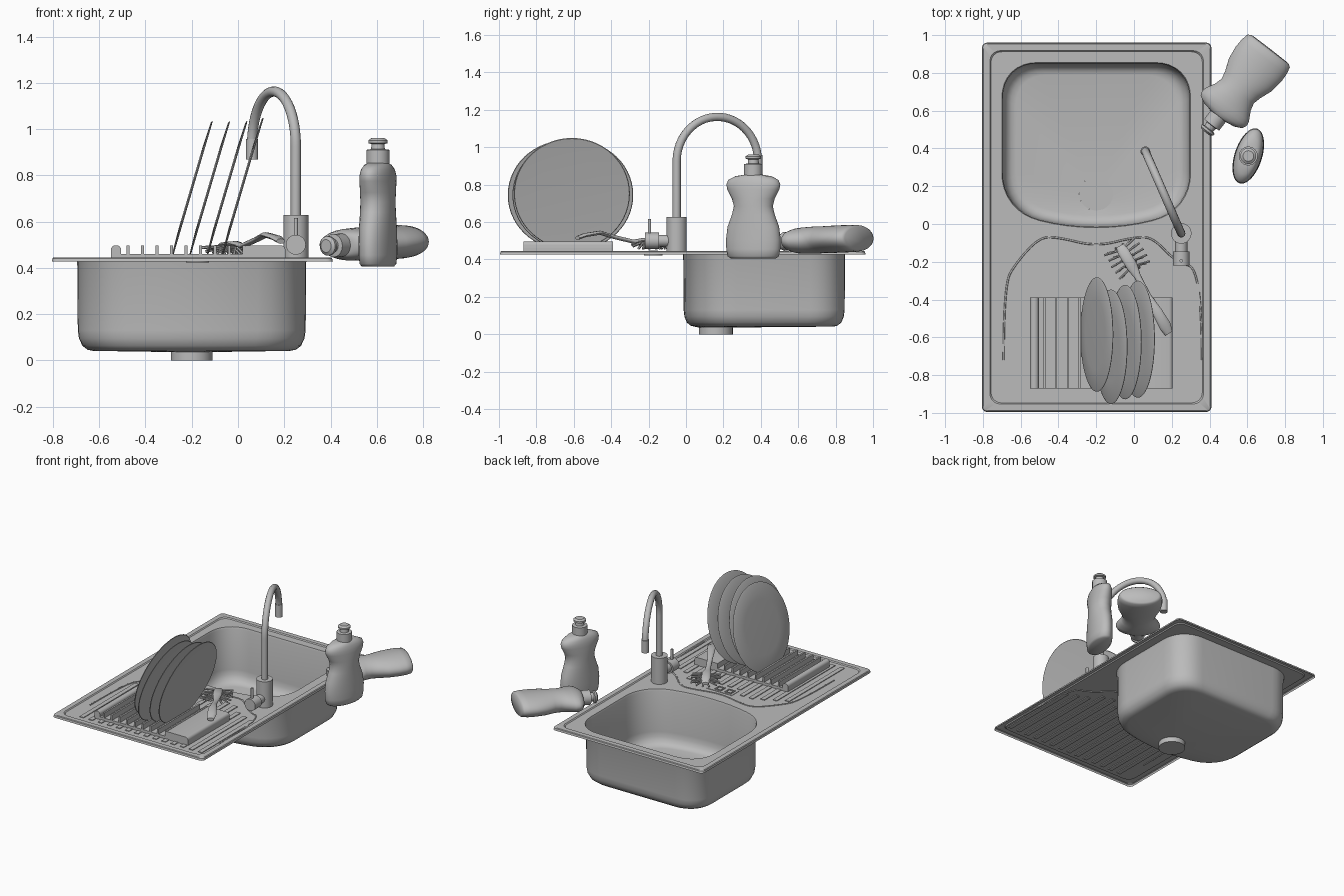
import bpy, bmesh, math, random
from math import sin, cos, pi, radians
from mathutils import Vector, Matrix

random.seed(4)
old = bpy.data.objects.get("Cube")
if old:
    bpy.data.objects.remove(old, do_unlink=True)

GREY = (0.5, 0.5, 0.5, 1)
mat = bpy.data.materials.new("plain_grey")
mat.use_nodes = True
mat.diffuse_color = GREY
mat.node_tree.nodes["Principled BSDF"].inputs["Base Color"].default_value = GREY


def finish(name, bm, matrix=None, angle=35):
    """Turn a bmesh into a smooth-by-angle object."""
    bmesh.ops.recalc_face_normals(bm, faces=bm.faces[:])
    if matrix:
        bm.transform(matrix)
    me = bpy.data.meshes.new(name)
    bm.to_mesh(me)
    bm.free()
    me.materials.append(mat)
    me.polygons.foreach_set("use_smooth", [True] * len(me.polygons))
    me.set_sharp_from_angle(angle=radians(angle))
    ob = bpy.data.objects.new(name, me)
    bpy.context.collection.objects.link(ob)
    return ob


def bridge(bm, a, b):
    n = len(a)
    for i in range(n):
        bm.faces.new((a[i], a[(i + 1) % n], b[(i + 1) % n], b[i]))


def loft(bm, rings, caps=True):
    vs = [[bm.verts.new(p) for p in r] for r in rings]
    for a, b in zip(vs, vs[1:]):
        bridge(bm, a, b)
    if caps:
        bm.faces.new(vs[0])
        bm.faces.new(vs[-1])
    return vs


def ellipse(rx, ry, z, n=32):
    return [(rx * cos(2 * pi * i / n), ry * sin(2 * pi * i / n), z) for i in range(n)]


def rounded(corners, steps=8):
    """Polygon outline with curved corners; corners are (x, y, cut)."""
    pts = []
    for i, (x, y, cut) in enumerate(corners):
        c = Vector((x, y))
        p = Vector(corners[i - 1][:2])
        q = Vector(corners[(i + 1) % len(corners)][:2])
        a, b = c + (p - c).normalized() * cut, c + (q - c).normalized() * cut
        for k in range(steps + 1):
            t = k / steps
            w = 2 * t * (1 - t) * 0.85
            s = (1 - t) ** 2 + w + t * t
            pts.append((a * (1 - t) ** 2 + c * w + b * t * t) / s)
    return pts


def box(bm, x0, x1, y0, y1, z0, z1):
    m = Matrix.Translation(((x0 + x1) / 2, (y0 + y1) / 2, (z0 + z1) / 2))
    bmesh.ops.create_cube(bm, size=1, matrix=m @ Matrix.Diagonal((x1 - x0, y1 - y0, z1 - z0, 1)))


def rod(bm, a, b, r, n=24, r2=None):
    a, b = Vector(a), Vector(b)
    d = b - a
    m = Matrix.Translation((a + b) / 2) @ d.to_track_quat('Z', 'Y').to_matrix().to_4x4()
    bmesh.ops.create_cone(bm, cap_ends=True, segments=n, radius1=r,
                          radius2=r if r2 is None else r2, depth=d.length, matrix=m)


def tube(name, pts, r, res=4, kind='POLY'):
    cu = bpy.data.curves.new(name, 'CURVE')
    cu.dimensions = '3D'
    cu.bevel_depth, cu.bevel_resolution, cu.use_fill_caps = r, res, True
    sp = cu.splines.new(kind)
    sp.points.add(len(pts) - 1)
    for p, co in zip(sp.points, pts):
        p.co = (*co, 1)
    if kind == 'NURBS':
        sp.order_u, sp.use_endpoint_u = 3, True
    cu.materials.append(mat)
    ob = bpy.data.objects.new(name, cu)
    bpy.context.collection.objects.link(ob)


# Worktop sheet with raised rim and basin opening
BASIN = rounded([(-0.70, 0.855, 0.19), (-0.70, 0.07, 0.2), (-0.2, -0.06, 0.3),
                 (0.30, 0.07, 0.2), (0.30, 0.855, 0.19)])


def rim(inset, z, cut):
    x0, x1, y0, y1 = -0.805 + inset, 0.41 - inset, -0.995 + inset, 0.96 - inset
    return [(p.x, p.y, z) for p in rounded([(x0, y0, cut), (x1, y0, cut), (x1, y1, cut), (x0, y1, cut)])]


bm = bmesh.new()
rings = loft(bm, [rim(0, 0.427, 0.03), rim(0.003, 0.441, 0.03), rim(0.008, 0.445, 0.03),
                  rim(0.042, 0.445, 0.06), rim(0.048, 0.438, 0.06)], caps=False)
hole = [bm.verts.new((p.x, p.y, 0.438)) for p in BASIN]
edges = []
for loop in (rings[-1], hole):
    for i, v in enumerate(loop):
        e = bm.edges.get((v, loop[i - 1])) or bm.edges.new((v, loop[i - 1]))
        edges.append(e)
bmesh.ops.triangle_fill(bm, use_beauty=True, use_dissolve=False, edges=edges)
sheet = finish("worktop_sheet", bm, angle=30)

# Basin bowl, sloping to the drain
DRAIN = Vector((-0.2, 0.16))
mid = Vector((-0.2, 0.41))
bm = bmesh.new()
levels = [(1, 0.438), (0.99, 0.425), (0.985, 0.13), (0.975, 0.095), (0.945, 0.063), (0.90, 0.046), (0.85, 0.041)]
shape = [[(*(mid + (p - mid) * s), z) for p in BASIN] for s, z in levels]
shape.append([(*(DRAIN + (p - DRAIN).normalized() * 0.09), 0.036) for p in BASIN])
loft(bm, shape, caps=False)
finish("basin", bm, angle=50)

bm = bmesh.new()
rod(bm, (*DRAIN, 0), (*DRAIN, 0.036), 0.09, 40)
finish("drain_outlet", bm)

# Drainer ribs and the edge of the drainer recess
bm = bmesh.new()
for i in range(14):
    x = -0.625 + i * 0.0735
    top = -0.17 - 0.5 * max(0, abs(x + 0.17) - 0.25) ** 1.0
    if -0.33 < x < 0.0:
        top = -0.24
    if x > 0.17:
        top = -0.25 - (x - 0.17) * 0.4
    box(bm, x - 0.016, x + 0.016, -0.91, top, 0.432, 0.443)
finish("drainer_ribs", bm)
tube("recess_edge", [(-0.69, -0.72, 0.438), (-0.69, -0.32, 0.438), (-0.62, -0.2, 0.438), (-0.5, -0.07, 0.438),
                     (-0.4, -0.07, 0.438), (-0.2, -0.12, 0.438), (0.0, -0.07, 0.438), (0.1, -0.07, 0.438),
                     (0.22, -0.2, 0.438), (0.36, -0.24, 0.438), (0.36, -0.72, 0.438)], 0.005, 2, 'NURBS')

# Overflow plate with two square frames, and its pipe below
bm = bmesh.new()
box(bm, -0.275, -0.07, -0.215, -0.135, 0.436, 0.441)
for cx in (-0.232, -0.152):
    for s in (-1, 1):
        box(bm, cx + s * 0.022 - 0.004, cx + s * 0.022 + 0.004, -0.2, -0.15, 0.44, 0.447)
        box(bm, cx - 0.026, cx + 0.026, -0.175 + s * 0.022 - 0.004, -0.175 + s * 0.022 + 0.004, 0.44, 0.447)
rod(bm, (-0.175, -0.175, 0.422), (-0.175, -0.175, 0.438), 0.05)
finish("overflow", bm)

# Tap: body, side knob, lever, swan neck and nozzle
bm = bmesh.new()
rod(bm, (0.25, -0.05, 0.438), (0.25, -0.05, 0.628), 0.054, 40)
rod(bm, (0.25, -0.09, 0.50), (0.25, -0.15, 0.50), 0.032)
rod(bm, (0.25, -0.145, 0.50), (0.25, -0.22, 0.50), 0.043, 32)
rod(bm, (0.25, -0.195, 0.53), (0.25, -0.195, 0.615), 0.009, 12)
finish("tap_body", bm)
base, reach = Vector((0.25, -0.05, 0)), Vector((-0.19, 0.435, 0))
R = reach.length / 2
neck = [base + Vector((0, 0, 0.62))]
for k in range(25):
    a = pi * k / 24 * 0.97
    neck.append(base + reach * (1 - cos(a)) / 2 + Vector((0, 0, 0.925 + R * sin(a))))
tube("tap_neck", neck, 0.022)
bm = bmesh.new()
rod(bm, neck[-1] + Vector((0, 0, 0.01)), neck[-1] - Vector((0, 0, 0.08)), 0.026)
finish("tap_nozzle", bm)

# Dish rack: base, slats and solid end block
bm = bmesh.new()
box(bm, -0.55, 0.205, -0.87, -0.39, 0.44, 0.46)
for i in range(9):
    x = -0.475 + i * 0.0625
    box(bm, x - 0.006, x + 0.006, -0.87, -0.39, 0.455, 0.497)
finish("dish_rack", bm)
for name, x0, x1 in (("rack_end_left", -0.55, -0.505), ("rack_end_right", 0.02, 0.205)):
    bm = bmesh.new()
    box(bm, x0, x1, -0.87, -0.39, 0.442, 0.497)
    top = [e for e in bm.edges if all(v.co.z > 0.49 for v in e.verts) and abs(e.verts[0].co.x - e.verts[1].co.x) < 0.001]
    bmesh.ops.bevel(bm, geom=top, offset=0.02, segments=4, profile=0.5, affect='EDGES')
    finish(name, bm)

# Leaning plates: shallow dish profiles
TILT = Matrix.Rotation(radians(16.4), 4, 'Y') @ Matrix.Rotation(radians(90), 4, 'Y')
for i, (x, y, r) in enumerate([(-0.2, -0.585, 0.303), (-0.125, -0.65, 0.303), (-0.05, -0.625, 0.303), (0.018, -0.61, 0.31)]):
    bm = bmesh.new()
    loft(bm, [ellipse(s * r, s * r, z, 56) for s, z in
              ((0.62, -0.005), (0.97, -0.001), (1, 0.003), (0.99, 0.006), (0.62, 0.001))])
    finish(f"plate_{i + 1}", bm, Matrix.Translation((x, y, 0.745 + (0.008 if i == 3 else 0))) @ TILT)

# Washing brush: flat handle swept along a path, fanned bristles
along = Vector((0.5, -0.86, 0)).normalized()
across = Vector((0.86, 0.5, 0))
bm = bmesh.new()
path = [(-0.075, -0.115, 0.48, 0.022), (-0.06, -0.14, 0.5, 0.03), (-0.01, -0.225, 0.505, 0.03), (0.02, -0.28, 0.495, 0.018),
        (0.075, -0.385, 0.52, 0.018), (0.12, -0.46, 0.543, 0.027), (0.165, -0.54, 0.53, 0.032), (0.185, -0.58, 0.515, 0.022)]
loft(bm, [[Vector((x, y, z)) + across * w * cos(a) + Vector((0, 0, 0.011 * sin(a)))
           for a in [2 * pi * k / 12 for k in range(12)]] for x, y, z, w in path])
finish("brush_handle", bm, angle=50)
bm = bmesh.new()
for row in range(5):
    root = Vector((-0.035, -0.18, 0.495)) + along * (row - 2) * 0.025
    for a in (-75, -45, -15, 15, 45, 75):
        fan = radians(a + random.uniform(-8, 8))
        d = across * sin(fan) + Vector((0, 0, -0.4 * cos(fan))) + along * (row - 2) * 0.12
        rod(bm, root, root + d * 0.1, 0.005, 6, 0.007)
finish("brush_bristles", bm)

# Detergent bottles: waisted oval body, round cap and spout
BODY = [(0.125, 0.06, 0), (0.142, 0.07, 0.012), (0.15, 0.073, 0.05), (0.152, 0.073, 0.1), (0.143, 0.073, 0.17), (0.118, 0.072, 0.235),
        (0.107, 0.072, 0.28), (0.118, 0.072, 0.32), (0.145, 0.07, 0.37), (0.15, 0.068, 0.395), (0.14, 0.062, 0.42),
        (0.1, 0.053, 0.44), (0.05, 0.045, 0.448)]
CAP = [(0.05, 0.445), (0.05, 0.505), (0.03, 0.508), (0.028, 0.53), (0.042, 0.534), (0.042, 0.546), (0.028, 0.556)]


def bottle(name, m):
    bm = bmesh.new()
    loft(bm, [ellipse(a, b, z, 40) for a, b, z in BODY])
    finish(name + "_body", bm, m, 60)
    bm = bmesh.new()
    loft(bm, [ellipse(r, r, z, 28) for r, z in CAP])
    finish(name + "_cap", bm, m)


bottle("standing_bottle", Matrix.Translation((0.605, 0.36, 0.405)) @ Matrix.Rotation(radians(72), 4, 'Z'))
axis = Vector((-0.61, -0.79, -0.035)).normalized()
side = Vector((0.79, -0.61, 0)).normalized()
turn = Matrix((side, axis.cross(side), axis)).transposed().to_4x4()
bottle("lying_bottle", Matrix.Translation((0.72, 0.925, 0.514)) @ turn)
